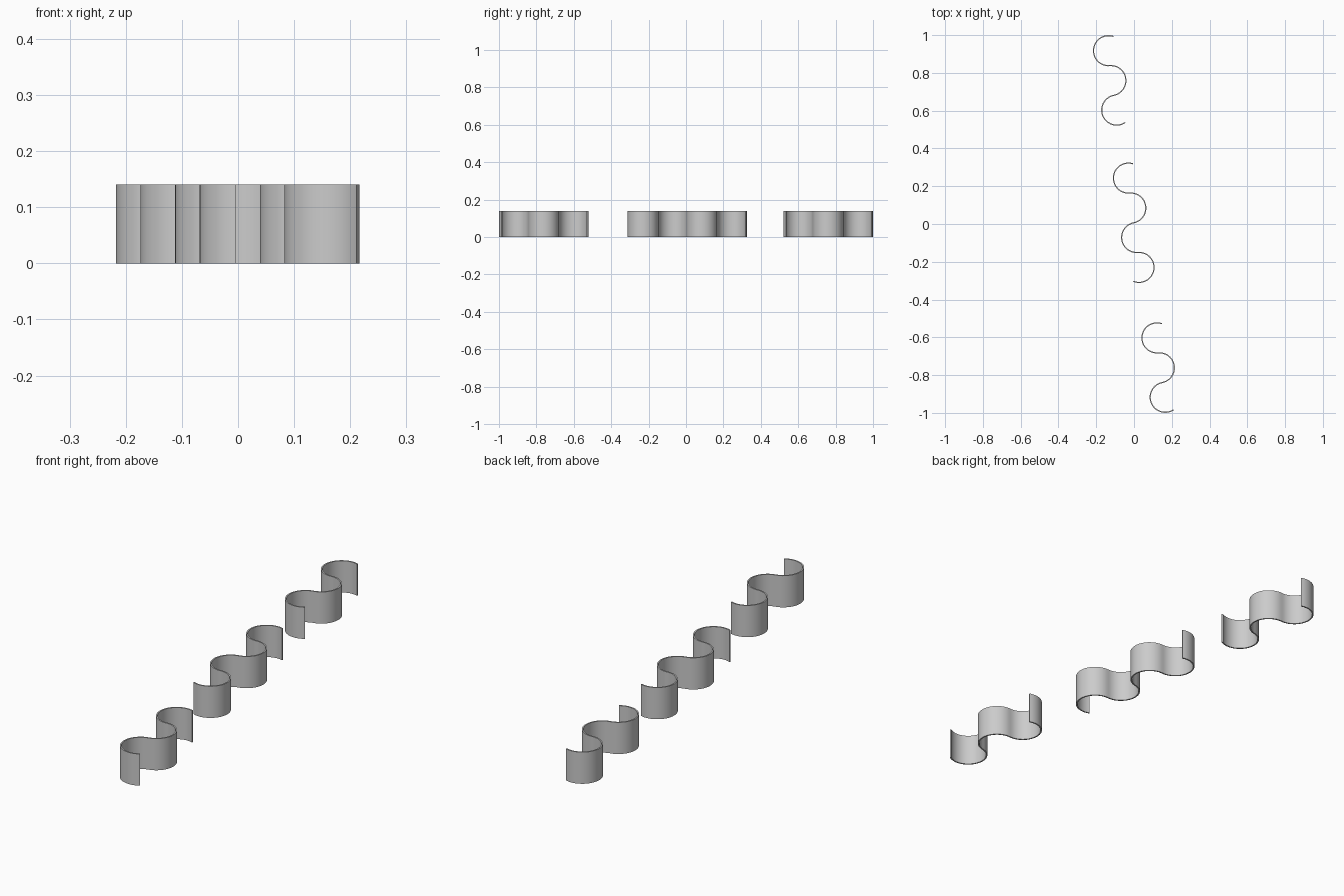
import bpy, bmesh
from math import sin, cos, atan2, radians, sqrt, tau, pi

if "Cube" in bpy.data.objects:
    bpy.data.objects.remove(bpy.data.objects["Cube"])

R, T, H = 0.0795, 0.006, 0.14     # arc radius, wall thickness, height
STEPS = 28                        # segments per arc


def wavy_wall(name, cx, cy, arcs, start, end):
    # centres of the tangent arcs, walking towards -y
    centres = [(cx, cy)]
    for i in range(arcs - 1):
        dx = (0.0125, 0.031)[i % 2]
        x, y = centres[-1]
        centres.append((x + dx, y - sqrt(4 * R * R - dx * dx)))

    # two offset edges of the strip
    side_a, side_b = [], []
    a0 = radians(start)
    for i, (x, y) in enumerate(centres):
        s = 1 if i % 2 == 0 else -1        # counter-clockwise, then clockwise
        if i < arcs - 1:
            nx, ny = centres[i + 1]
            a1 = atan2(ny - y, nx - x)
        else:
            a1 = radians(end)
        sweep = s * ((s * (a1 - a0)) % tau)
        for k in range(0 if i == 0 else 1, STEPS + 1):
            a = a0 + sweep * k / STEPS
            for side, o in ((side_a, s), (side_b, -s)):
                r = R + o * T / 2
                side.append((x + r * cos(a), y + r * sin(a)))
        a0 = a1 + pi

    # closed strip with top, bottom, both faces and end caps
    bm = bmesh.new()
    rings = []
    for p, q in zip(side_a, side_b):
        rings.append([bm.verts.new((*p, 0)), bm.verts.new((*q, 0)),
                      bm.verts.new((*q, H)), bm.verts.new((*p, H))])
    for u, v in zip(rings, rings[1:]):
        for k in range(4):
            j = (k + 1) % 4
            bm.faces.new((u[k], u[j], v[j], v[k]))
    bm.faces.new(rings[0])
    bm.faces.new(rings[-1])
    bmesh.ops.recalc_face_normals(bm, faces=bm.faces)
    mesh = bpy.data.meshes.new(name)
    bm.to_mesh(mesh)
    bm.free()
    ob = bpy.data.objects.new(name, mesh)
    bpy.context.collection.objects.link(ob)
    bpy.ops.object.select_all(action='DESELECT')
    ob.select_set(True)
    bpy.context.view_layer.objects.active = ob
    bpy.ops.object.shade_smooth_by_angle(angle=radians(30))


# three separate wavy walls in a slightly slanted row
wavy_wall("back_wavy_wall", -0.135, 0.9175, 3, 71, -56)
wavy_wall("middle_wavy_wall", -0.0295, 0.243, 4, 72, -112)
wavy_wall("front_wavy_wall", 0.1215, -0.603, 3, 71, -56)
